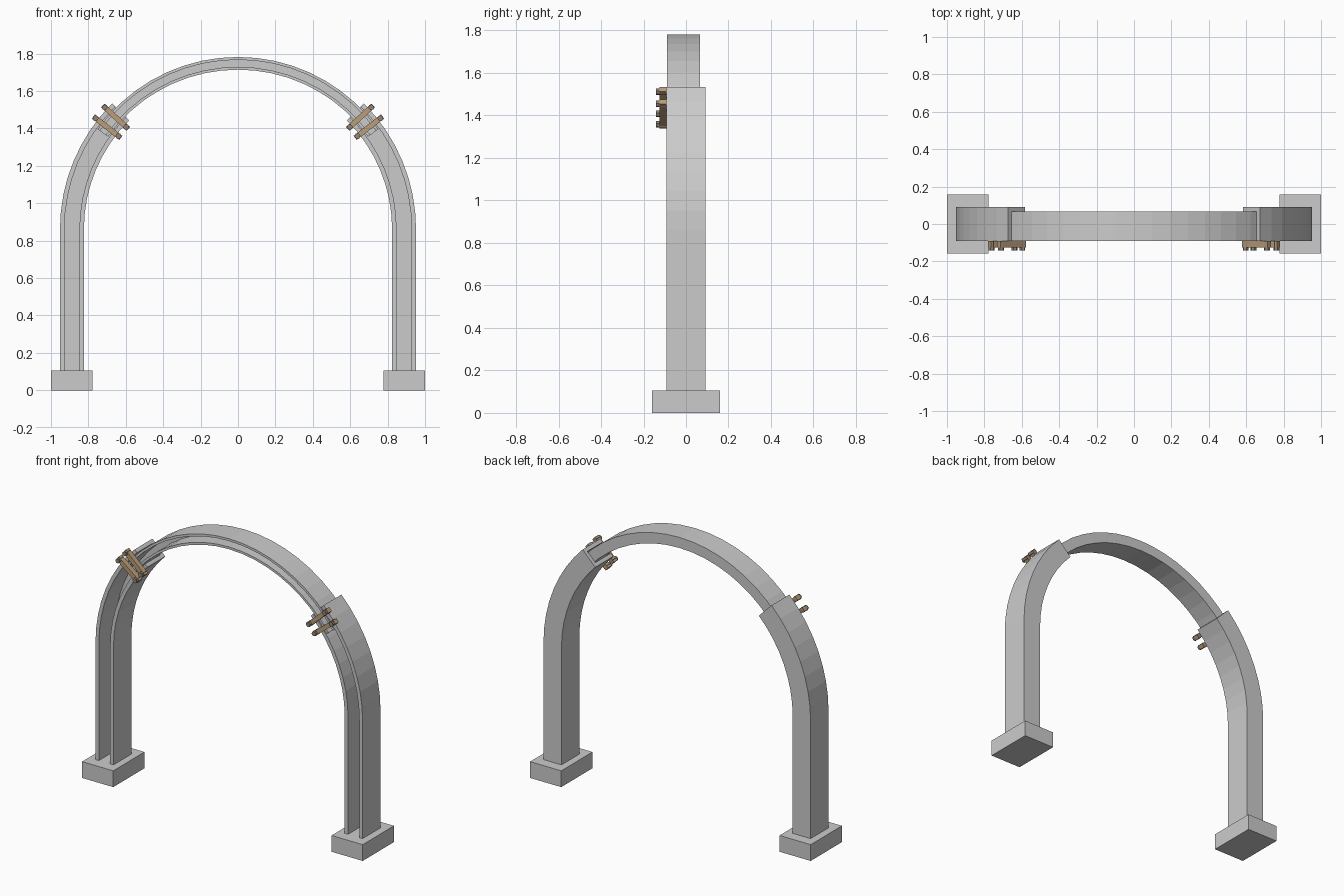
import bpy, bmesh
from math import radians, sin, cos
from mathutils import Matrix, Vector

if "Cube" in bpy.data.objects:
    bpy.data.objects.remove(bpy.data.objects["Cube"])

CZ, R = 0.86, 0.888            # arch centre height and mid radius
CLAMP_ANGLES = (42.5, 38.0)    # degrees above the horizontal


def material(name, rgb):
    m = bpy.data.materials.new(name)
    m.diffuse_color = (*rgb, 1)
    m.use_nodes = True
    m.node_tree.nodes["Principled BSDF"].inputs["Base Color"].default_value = m.diffuse_color
    return m


def finish(bm, name, mat=None, mirror=False):
    bmesh.ops.recalc_face_normals(bm, faces=bm.faces)
    me = bpy.data.meshes.new(name)
    bm.to_mesh(me)
    bm.free()
    ob = bpy.data.objects.new(name, me)
    bpy.context.collection.objects.link(ob)
    if mat:
        me.materials.append(mat)
    if mirror:
        ob.modifiers.new("mirror", 'MIRROR')
    return ob


def channel(half, front, back, t):
    """U section open to the front, as (radial offset, y) pairs."""
    return [(-half, front), (-half, back), (half, back), (half, front),
            (half - t, front), (half - t, back - t),
            (-half + t, back - t), (-half + t, front)]


def sweep(name, section, path, mirror=False):
    """Sweep the section along (x, z, outward x, outward z) stations."""
    bm = bmesh.new()
    rings = [[bm.verts.new((x + nx * r, y, z + nz * r)) for r, y in section]
             for x, z, nx, nz in path]
    n = len(section)
    for a, b in zip(rings, rings[1:]):
        for i in range(n):
            j = (i + 1) % n
            bm.faces.new((a[i], a[j], b[j], b[i]))
    # end caps: two flanges and the web
    for r in (rings[0], rings[-1]):
        for q in ((0, 1, 6, 7), (1, 2, 5, 6), (2, 3, 4, 5)):
            bm.faces.new([r[i] for i in q])
    return finish(bm, name, None, mirror)


def arc(a0, a1, n):
    out = []
    for i in range(n + 1):
        a = radians(a0 + (a1 - a0) * i / n)
        out.append((R * cos(a), CZ + R * sin(a), cos(a), sin(a)))
    return out


def add_box(bm, centre, size, rot=Matrix()):
    bmesh.ops.create_cube(bm, size=1, matrix=Matrix.Translation(centre) @ rot
                          @ Matrix.Diagonal((*size, 1)))


# Foot blocks
bm = bmesh.new()
add_box(bm, (0.889, 0, 0.0525), (0.222, 0.318, 0.105))
finish(bm, "foot_blocks", None, True)

# Curved legs and the nested roof arch
sweep("legs", channel(0.064, -0.091, 0.091, 0.024),
      [(R, 0.105, 1, 0)] + arc(0, 45, 8), True)
sweep("roof_arch", channel(0.034, -0.09, 0.067, 0.015),
      arc(35.5, 144.5, 18))

# Clamp bars across the overlaps, with hex bolts at their ends
bars, bolts = bmesh.new(), bmesh.new()
for deg in CLAMP_ANGLES:
    a = radians(deg)
    d = Vector((cos(a), 0, sin(a)))
    o = Vector((0, 0, CZ))
    turn = Matrix.Rotation(-a, 4, 'Y')
    add_box(bars, o + d * R + Vector((0, -0.108, 0)), (0.186, 0.034, 0.028), turn)
    for off in (-0.0775, 0.0775):
        p = o + d * (R + off) + Vector((0, -0.116, 0))
        bmesh.ops.create_cone(
            bolts, cap_ends=True, segments=6, radius1=0.016, radius2=0.016,
            depth=0.05, matrix=Matrix.Translation(p) @ turn
            @ Matrix.Rotation(radians(90), 4, 'X'))
finish(bars, "clamp_bars", material("rusty steel", (0.50, 0.34, 0.19)), True)
finish(bolts, "clamp_bolts", material("dark bolt", (0.28, 0.23, 0.19)), True)
